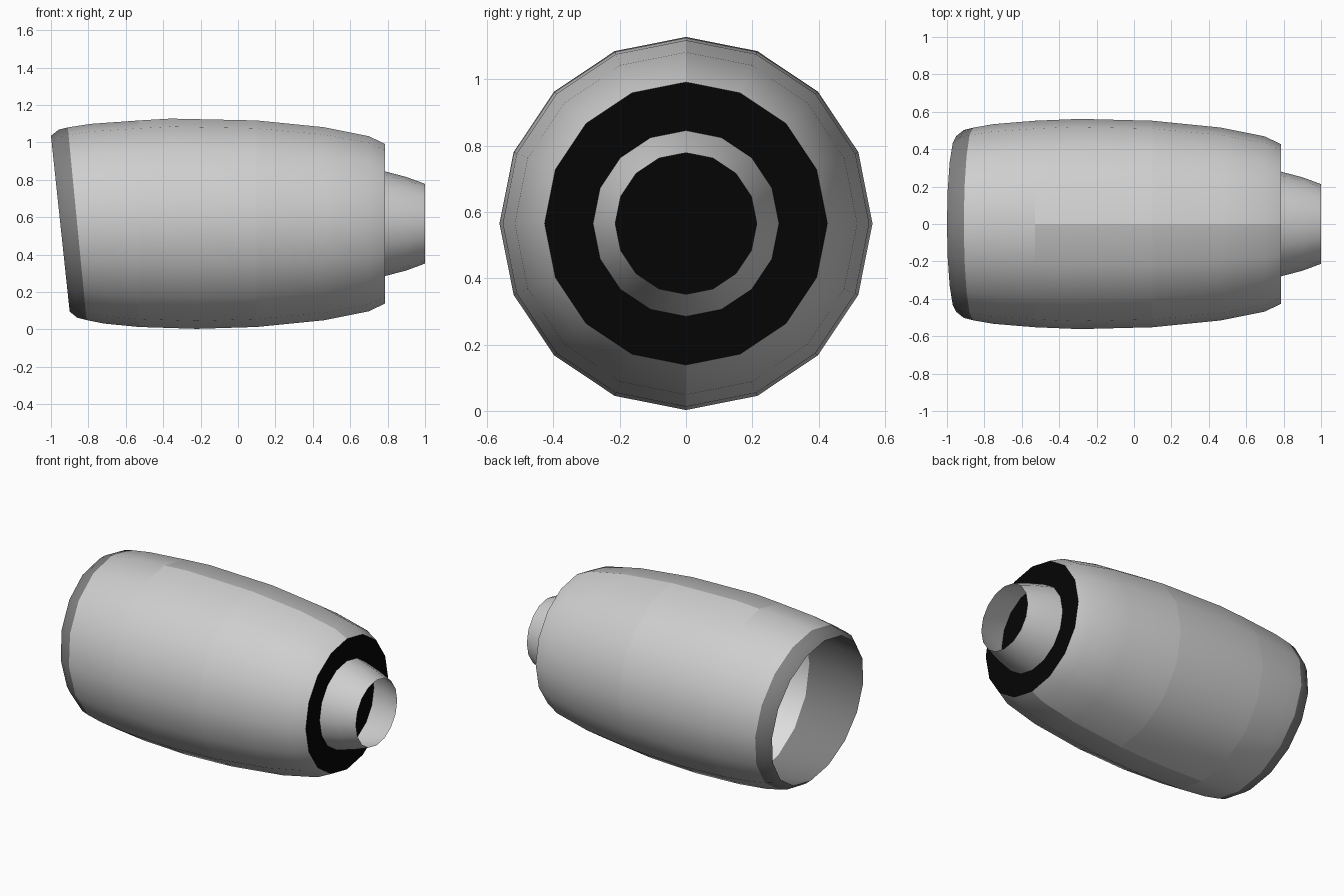
import bpy
import bmesh
from math import sin, cos, tau

if "Cube" in bpy.data.objects:
    bpy.data.objects.remove(bpy.data.objects["Cube"], do_unlink=True)

SIDES = 16
AXIS_Z = 0.565


def material(name, value):
    mat = bpy.data.materials.new(name)
    color = (value, value, value, 1)
    mat.use_nodes = True
    mat.diffuse_color = color
    for node in mat.node_tree.nodes:
        if node.type == "BSDF_PRINCIPLED":
            node.inputs["Base Color"].default_value = color
    return mat


light_grey = material("light grey", 0.62)
dark_grey = material("dark grey", 0.22)
pale_grey = material("pale grey", 0.75)
black = material("black", 0.0015)


def ring(bm, x, radius, lean=0):
    """One loop around the engine axis; lean pushes its top forward."""
    angles = [tau * i / SIDES for i in range(SIDES)]
    return [bm.verts.new((x - lean * sin(a), radius * cos(a), AXIS_Z + radius * sin(a)))
            for a in angles]


def finish(name, bm, mat):
    mesh = bpy.data.meshes.new(name)
    bm.to_mesh(mesh)
    bm.free()
    mesh.materials.append(mat)
    obj = bpy.data.objects.new(name, mesh)
    bpy.context.collection.objects.link(obj)


def shell(name, mat, profile, seam=False):
    """Skin a row of rings; seam creases the top and bottom centre lines."""
    bm = bmesh.new()
    rings = [ring(bm, *p) for p in profile]
    for a, b in zip(rings, rings[1:]):
        for i in range(SIDES):
            j = (i + 1) % SIDES
            bm.faces.new((a[i], a[j], b[j], b[i])).smooth = True
    if seam:
        for edge in bm.edges:
            if all(abs(v.co.y) < 1e-4 for v in edge.verts):
                edge.smooth = False
    finish(name, bm, mat)


def disc(name, mat, x, radius):
    bm = bmesh.new()
    bm.faces.new(ring(bm, x, radius))
    finish(name, bm, mat)


# Rings shared by neighbouring parts: x, radius, lean
lip_front = (-0.95, 0.47, 0.05)
lip_back = (-0.86, 0.515, 0.05)
fan_front = (-0.53, 0.552)
fan_back = (0.1, 0.552)
duct_back = (-0.53, 0.515)

# Slanted intake
shell("intake_lip", dark_grey, [lip_front, (-0.91, 0.502, 0.05), lip_back])
shell("intake_cowl", light_grey, [lip_back, (-0.75, 0.534, 0.035), fan_front])
shell("intake_duct", dark_grey, [duct_back, (-0.78, 0.497, 0.03), lip_front])

# Open lining behind the intake duct
shell("fan_casing", pale_grey, [(0.1, 0.515), duct_back])

# Barrel and tapering rear cowl
shell("fan_cowl", light_grey, [fan_front, (-0.29, 0.562, 0.07), fan_back], seam=True)
shell("rear_cowl", light_grey,
      [fan_back, (0.46, 0.516), (0.7, 0.468), (0.787, 0.426)], seam=True)

# Exhaust
disc("exhaust_plate", black, 0.785, 0.426)
shell("exhaust_nozzle", light_grey, [(0.785, 0.28), (0.9, 0.25), (1.0, 0.213)])
